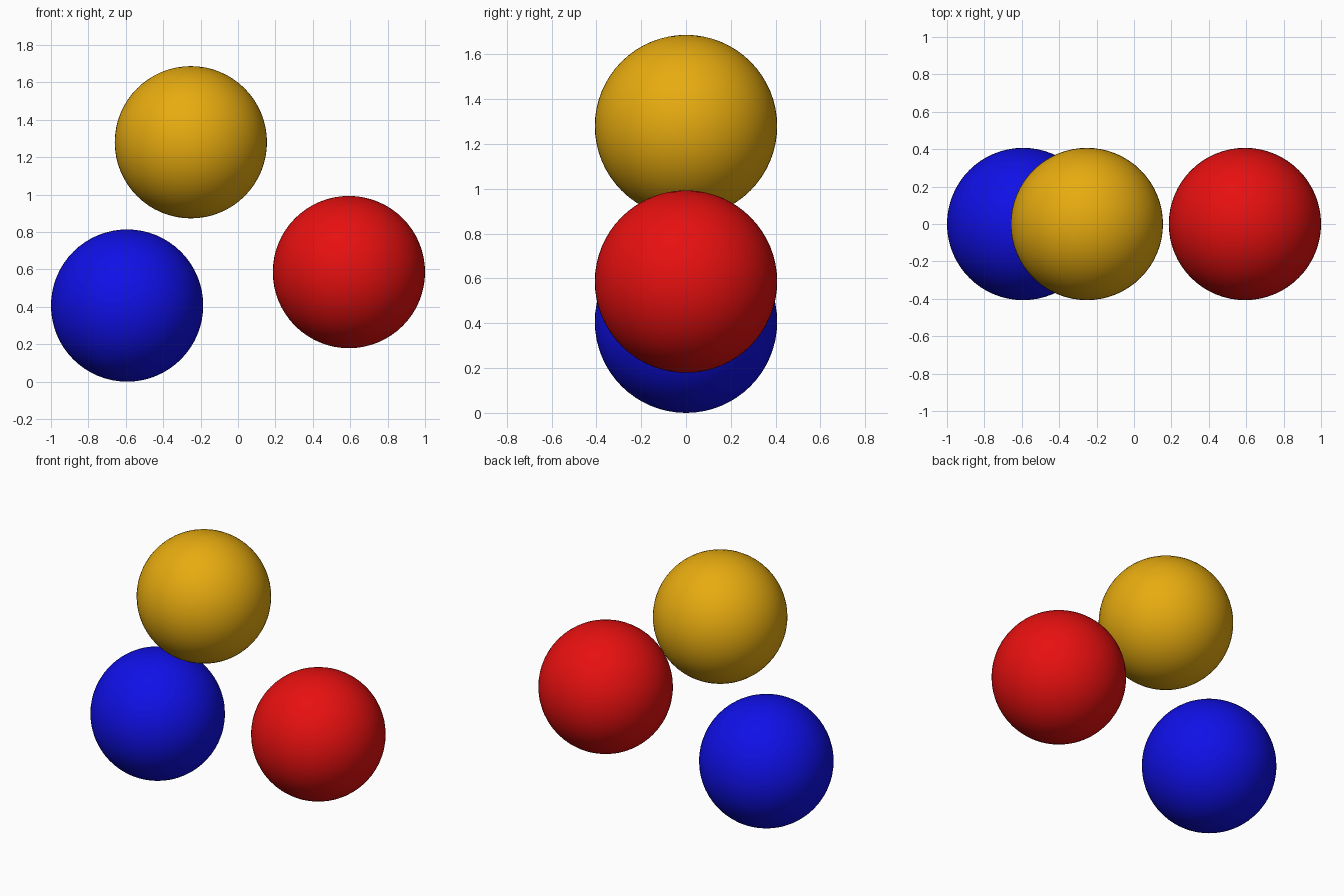
import bpy

cube = bpy.data.objects.get("Cube")
if cube:
    bpy.data.objects.remove(cube, do_unlink=True)

RADIUS = 0.407


def make_material(name, rgb):
    mat = bpy.data.materials.new(name)
    mat.use_nodes = True
    color = (*rgb, 1.0)
    mat.diffuse_color = color
    bsdf = next(n for n in mat.node_tree.nodes if n.type == "BSDF_PRINCIPLED")
    bsdf.inputs["Base Color"].default_value = color
    return mat


def make_ball(name, x, z, mat):
    bpy.ops.mesh.primitive_uv_sphere_add(
        segments=64, ring_count=32, radius=RADIUS, location=(x, 0, z))
    ball = bpy.context.object
    ball.name = name
    ball.data.materials.append(mat)
    bpy.ops.object.shade_smooth()


# Three equal floating balls, all in the y = 0 plane
make_ball("blue_ball", -0.593, RADIUS, make_material("blue", (0.005, 0.005, 0.8)))
make_ball("yellow_ball", -0.252, 1.28, make_material("golden yellow", (0.8, 0.41, 0.005)))
make_ball("red_ball", 0.593, 0.586, make_material("red", (0.8, 0.005, 0.005)))
